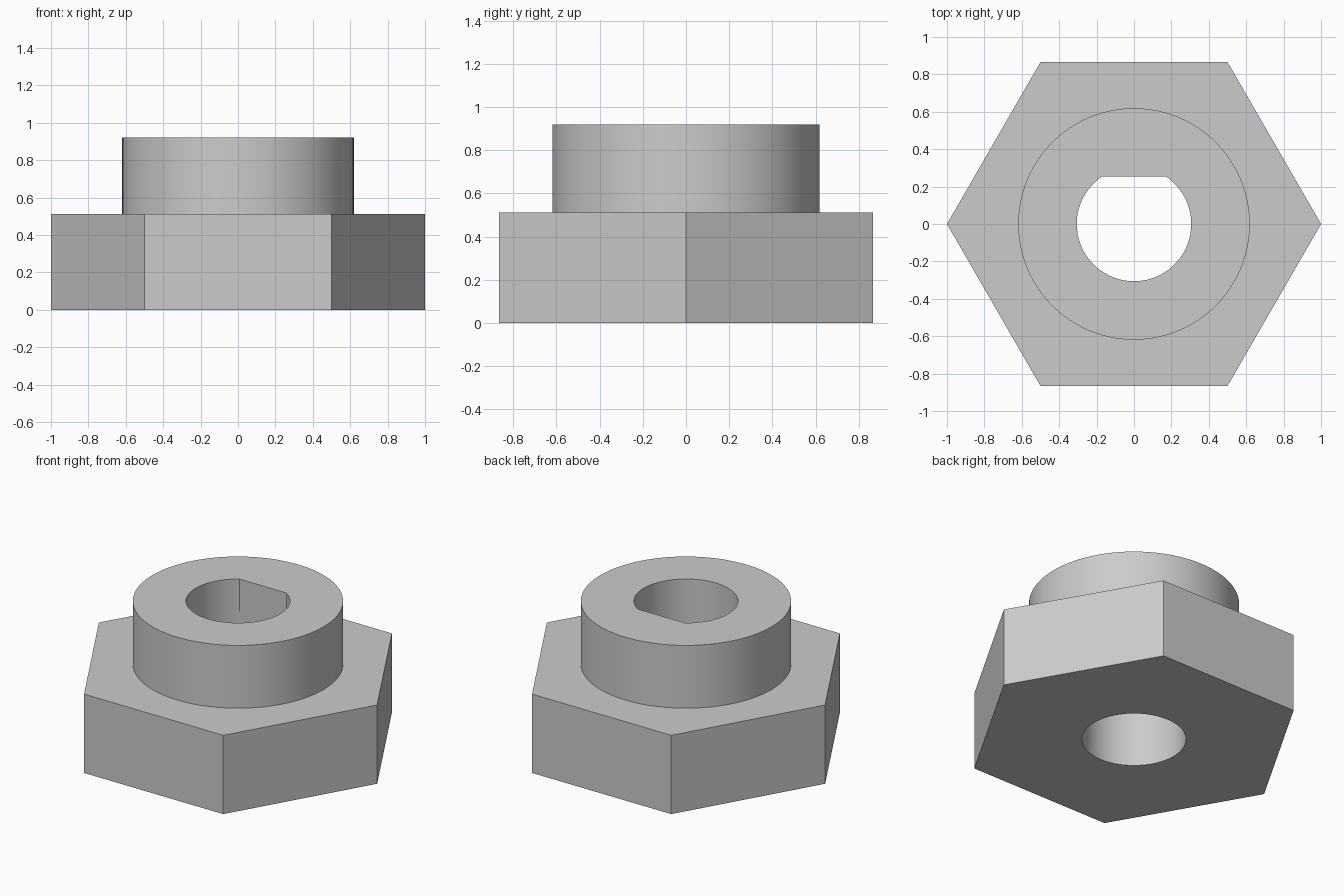
import bpy
import bmesh
from math import asin, cos, sin, pi, radians

old = bpy.data.objects.get("Cube")
if old:
    bpy.data.objects.remove(old)

HEX_TOP, COLLAR_TOP = 0.512, 0.92
COLLAR_R, BORE_R, FLAT_Y = 0.619, 0.306, 0.255

bm = bmesh.new()


def ring(points, z):
    """Closed loop of vertices and edges at one height."""
    verts = [bm.verts.new((x, y, z)) for x, y in points]
    for a, b in zip(verts, verts[1:] + verts[:1]):
        bm.edges.new((a, b))
    return verts


def wall(low, high):
    """Quads joining two rings with matching points."""
    n = len(low)
    for i in range(n):
        j = (i + 1) % n
        bm.faces.new((low[i], low[j], high[j], high[i]))


def cap(outer, inner):
    """Flat face with a hole, between two rings."""
    edges = [bm.edges.get((a, b)) for r in (outer, inner)
             for a, b in zip(r, r[1:] + r[:1])]
    bmesh.ops.triangle_fill(bm, use_beauty=True, edges=edges)


def circle(radius, angles):
    return [(radius * cos(a), radius * sin(a)) for a in angles]


# Outlines: hexagon, collar, round bore, and bore with a flat at the back
hexagon = circle(1, [radians(60 * i) for i in range(6)])
collar = circle(COLLAR_R, [2 * pi * i / 96 for i in range(96)])
corner = asin(FLAT_Y / BORE_R)
chord = pi - 2 * corner
angles = [corner + chord * i / 16 for i in range(16)]
angles += [pi - corner + (2 * pi - chord) * i / 72 for i in range(72)]
bore = circle(BORE_R, angles)
keyed_bore = [(x, min(y, FLAT_Y)) for x, y in bore]

# Hexagonal base
hex_low, hex_high = ring(hexagon, 0), ring(hexagon, HEX_TOP)
wall(hex_low, hex_high)

# Collar
collar_low, collar_high = ring(collar, HEX_TOP), ring(collar, COLLAR_TOP)
wall(collar_low, collar_high)

# Round bore through the base, flat-sided bore through the collar
bore_low, bore_high = ring(bore, 0), ring(bore, HEX_TOP)
key_low, key_high = ring(keyed_bore, HEX_TOP), ring(keyed_bore, COLLAR_TOP)
wall(bore_low, bore_high)
wall(key_low, key_high)

# Flat faces and the small ledge where the two bores meet
cap(hex_low, bore_low)
cap(hex_high, collar_low)
cap(collar_high, key_high)
wall(bore_high, key_low)
bmesh.ops.remove_doubles(bm, verts=bm.verts[:], dist=0.0001)
bmesh.ops.recalc_face_normals(bm, faces=bm.faces[:])

mesh = bpy.data.meshes.new("collared_nut")
bm.to_mesh(mesh)
bm.free()
nut = bpy.data.objects.new("collared_nut", mesh)
bpy.context.collection.objects.link(nut)

# Plain grey material
grey = bpy.data.materials.new("plain grey")
grey.use_nodes = True
colour = (0.6, 0.6, 0.6, 1)
grey.diffuse_color = colour
grey.node_tree.nodes["Principled BSDF"].inputs["Base Color"].default_value = colour
mesh.materials.append(grey)

bpy.context.view_layer.objects.active = nut
nut.select_set(True)
bpy.ops.object.shade_smooth_by_angle(angle=radians(25))
